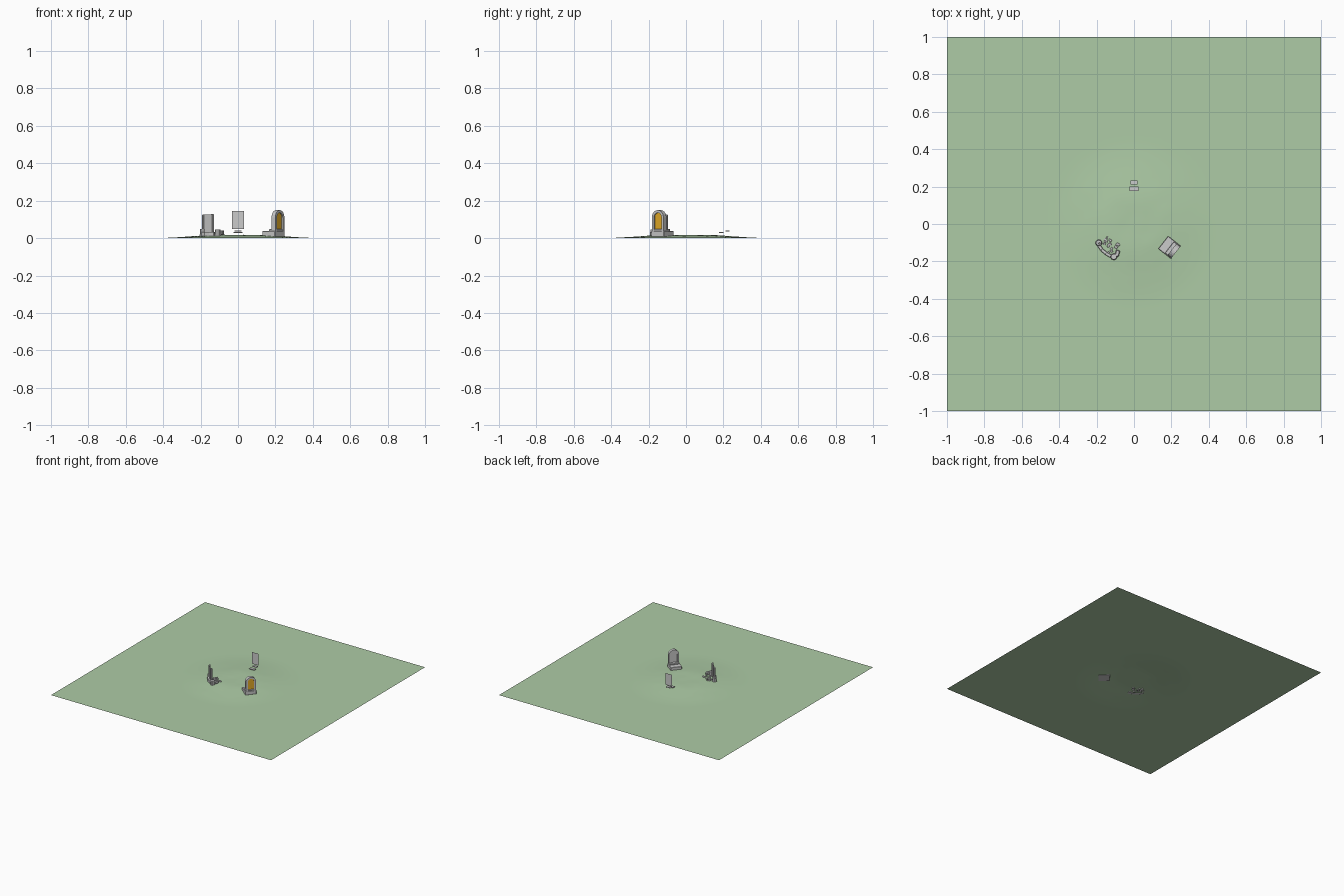
import bpy, bmesh, math, random
from mathutils import Vector, Matrix, noise

if "Cube" in bpy.data.objects:
    bpy.data.objects.remove(bpy.data.objects["Cube"])

random.seed(4)


def material(name, color):
    m = bpy.data.materials.new(name)
    m.diffuse_color = (*color, 1)
    m.use_nodes = True
    m.node_tree.nodes["Principled BSDF"].inputs["Base Color"].default_value = m.diffuse_color
    return m


GRASS = material("grass", (0.42, 0.60, 0.38))
AMBER = material("amber", (0.80, 0.42, 0.02))
DARK = material("dark_stone", (0.16, 0.16, 0.16))


def finish(name, bm, mat=None, matrix=None, smooth=False):
    bmesh.ops.recalc_face_normals(bm, faces=bm.faces[:])
    me = bpy.data.meshes.new(name)
    bm.to_mesh(me)
    bm.free()
    ob = bpy.data.objects.new(name, me)
    bpy.context.collection.objects.link(ob)
    if matrix:
        ob.matrix_world = matrix
    if mat:
        me.materials.append(mat)
    if smooth:
        for p in me.polygons:
            p.use_smooth = True
    return ob


def frame(x, y, degrees):
    return Matrix.Translation((x, y, 0)) @ Matrix.Rotation(math.radians(degrees), 4, 'Z')


def box(name, size, loc, mat=None, matrix=Matrix(), bevel=0.0, turn=0.0):
    bm = bmesh.new()
    bmesh.ops.create_cube(bm, size=1)
    bmesh.ops.scale(bm, vec=size, verts=bm.verts)
    if bevel:
        bmesh.ops.bevel(bm, geom=bm.edges[:], offset=bevel, segments=1, affect='EDGES')
    m = matrix @ Matrix.Translation(loc) @ Matrix.Rotation(turn, 4, 'Z')
    return finish(name, bm, mat, m)


def arch_points(half, bottom, top, n=10):
    spring = top - half
    pts = [(half, bottom)]
    pts += [(half * math.cos(math.pi * i / n), spring + half * math.sin(math.pi * i / n))
            for i in range(n + 1)]
    return pts + [(-half, bottom)]


def arch_frame(name, outer, inner, depth, y, mat, matrix):
    bm = bmesh.new()
    rings = [[bm.verts.new((px, yy, pz)) for px, pz in pts]
             for pts, yy in ((outer, y), (inner, y), (inner, y + depth), (outer, y + depth))]
    n = len(outer)
    for k in range(4):
        a, b = rings[k], rings[(k + 1) % 4]
        for i in range(n - 1):
            bm.faces.new((a[i], a[i + 1], b[i + 1], b[i]))
    for i in (0, n - 1):
        bm.faces.new([r[i] for r in rings])
    return finish(name, bm, mat, matrix)


def sheet(name, pts, y, mat, matrix):
    bm = bmesh.new()
    bm.faces.new([bm.verts.new((px, y, pz)) for px, pz in pts])
    return finish(name, bm, mat, matrix)


# Ground: a flat square with a low uneven rise in the middle
def height(x, y):
    t = max(0, 1 - math.hypot(x, y) / 0.46)
    t = t * t * (3 - 2 * t)
    return 0.017 * min(1, 1.3 * t) + 0.002 * t * noise.noise((x * 14, y * 14, 0))


bm = bmesh.new()
bmesh.ops.create_grid(bm, x_segments=64, y_segments=64, size=1)
for v in bm.verts:
    v.co.z = height(v.co.x, v.co.y)
finish("ground", bm, GRASS, smooth=True)

# Right shrine: stepped plinth with a round-topped arch on its outer edge
right = frame(0.19, -0.125, 52)
box("shrine_plinth", (0.086, 0.086, 0.03), (0, 0, 0.022), None, right, 0.002)
box("shrine_step", (0.078, 0.042, 0.012), (0, -0.02, 0.042), None, right, 0.002)
arch_frame("shrine_arch", arch_points(0.039, 0.02, 0.15), arch_points(0.025, 0.02, 0.136),
           0.026, -0.043, None, right)
sheet("amber_window", arch_points(0.025, 0.03, 0.136), -0.036, AMBER, right)
sheet("shrine_back", arch_points(0.025, 0.03, 0.136), -0.022, None, right)

# Left ruin: upright panel between two posts, with a broken curved wall
left = frame(-0.16, -0.13, -45)
sheet("ruin_panel", [(-0.034, 0.02), (0.034, 0.02), (0.034, 0.125), (-0.034, 0.125)],
      -0.001, None, left)
for name, px, h in (("ruin_left_post", -0.037, 0.11), ("ruin_right_post", 0.032, 0.115)):
    box(name, (0.012, 0.014, h), (px, 0.001, 0.015 + h / 2), None, left, 0.003)
for name, c in (("ruin_left_foot", (-0.188, -0.101, 0.03)),
                ("ruin_corner_foot", (-0.108, -0.175, 0.028))):
    bm = bmesh.new()
    bmesh.ops.create_cone(bm, cap_ends=True, segments=10, radius1=0.018, radius2=0.015, depth=0.035)
    finish(name, bm, None, Matrix.Translation(c))
arc = [(-0.188, -0.115), (-0.172, -0.138), (-0.15, -0.157), (-0.125, -0.172)]
for i in range(3):
    a, b = Vector(arc[i]), Vector(arc[i + 1])
    d, c = b - a, (a + b) / 2
    box(f"ruin_kerb_{i}", (d.length * 1.1, 0.017, 0.026), (c.x, c.y, 0.021), None,
        bevel=0.002, turn=math.atan2(d.y, d.x))
box("fallen_block", (0.022, 0.036, 0.024), (-0.089, -0.157, 0.03), None, bevel=0.004, turn=-0.3)

# Loose paving stones scattered inside the ruin
for i in range(14):
    u, v = random.uniform(-0.04, 0.04), random.uniform(0.012, 0.078)
    p = left @ Vector((u + 0.008, v, 0))
    s = random.uniform(0.008, 0.018)
    box(f"paving_stone_{i}", (s, s * 0.8, 0.012), (p.x, p.y, height(p.x, p.y)), None,
        bevel=0.0015, turn=random.uniform(0, 3))

# Back marker: thin floating panel above two small slabs
back = frame(0, 0.225, 0)
sheet("floating_panel", [(-0.031, 0.05), (0.031, 0.05), (0.031, 0.146), (-0.031, 0.146)],
      0, None, back)
box("upper_slab", (0.04, 0.022, 0.005), (0, -0.003, 0.037), None, back)
box("lower_slab", (0.046, 0.024, 0.005), (0, -0.036, 0.029), None, back)
